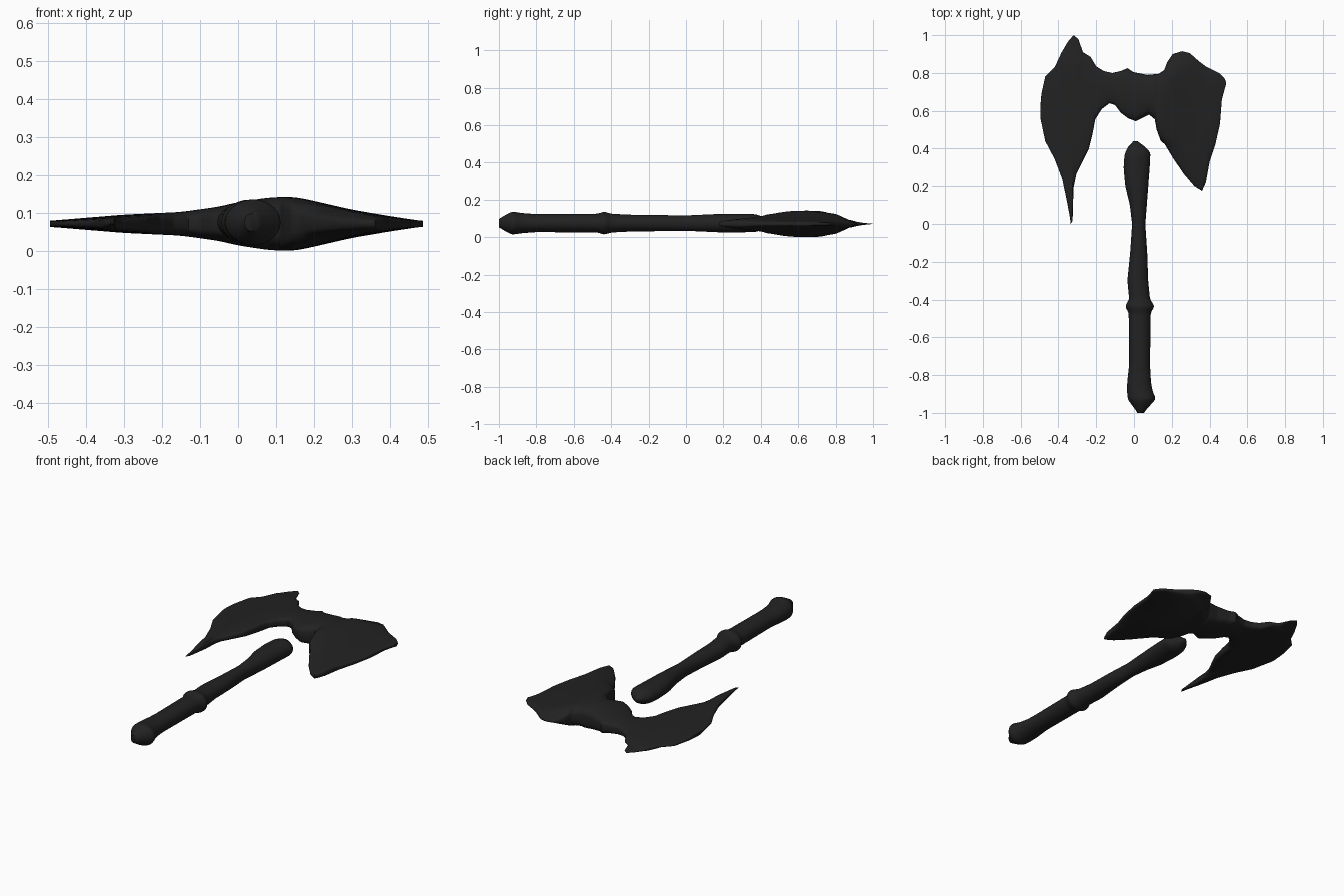
import bpy, bmesh, math

cube = bpy.data.objects.get("Cube")
if cube:
    bpy.data.objects.remove(cube)

iron = bpy.data.materials.new("dark iron")
iron.use_nodes = True
colour = (0.016, 0.016, 0.016, 1)
iron.diffuse_color = colour
iron.node_tree.nodes["Principled BSDF"].inputs["Base Color"].default_value = colour


def at(profile, x):
    """Linear reading of a profile of (position, value) pairs."""
    if x <= profile[0][0]:
        return profile[0][1]
    for (a, u), (b, v) in zip(profile, profile[1:]):
        if x <= b:
            return u + (v - u) * (x - a) / (b - a)
    return profile[-1][1]


def soft(profile, x, reach):
    """Profile reading averaged over a short reach, to round its corners."""
    return sum(at(profile, x + k * reach) for k in (-1, -.5, 0, .5, 1)) / 5


def stations(profiles, step):
    """Profile knots plus evenly spaced positions between them."""
    knots = {p[0] for profile in profiles for p in profile}
    low, high = min(knots), max(knots)
    count = int((high - low) / step)
    knots |= {round(low + (high - low) * i / count, 4) for i in range(count + 1)}
    return sorted(knots)


def loft(name, rings, angle):
    """Skin a row of rings and close both ends."""
    bm = bmesh.new()
    rows = [[bm.verts.new(p) for p in ring] for ring in rings]
    n = len(rows[0])
    for a, b in zip(rows, rows[1:]):
        for i in range(n):
            j = (i + 1) % n
            bm.faces.new((a[i], a[j], b[j], b[i]))
    bm.faces.new(rows[0])
    bm.faces.new(rows[-1])
    bmesh.ops.recalc_face_normals(bm, faces=bm.faces)
    mesh = bpy.data.meshes.new(name)
    bm.to_mesh(mesh)
    bm.free()
    mesh.materials.append(iron)
    obj = bpy.data.objects.new(name, mesh)
    bpy.context.collection.objects.link(obj)
    bpy.ops.object.select_all(action='DESELECT')
    obj.select_set(True)
    bpy.context.view_layer.objects.active = obj
    bpy.ops.object.shade_smooth_by_angle(angle=math.radians(angle))
    return obj


# Axe head: upper and lower outlines, with thickness across and along
upper_edge = [
    (-.495, .63), (-.49, .69), (-.47, .78), (-.42, .83), (-.385, .905),
    (-.35, .965), (-.32, 1), (-.295, .98), (-.27, .91), (-.23, .885),
    (-.2, .835), (-.16, .81), (-.115, .8), (-.07, .81), (-.035, .825),
    (-.005, .805), (.07, .79), (.13, .795), (.16, .815), (.175, .855),
    (.205, .9), (.255, .915), (.295, .905), (.34, .865), (.38, .835),
    (.45, .8), (.48, .77), (.487, .75)]
lower_edge = [
    (-.495, .56), (-.47, .44), (-.42, .345), (-.38, .24), (-.355, .12),
    (-.34, .04), (-.335, 0), (-.325, .015), (-.32, .19), (-.305, .265),
    (-.24, .395), (-.22, .475), (-.205, .555), (-.17, .61), (-.13, .64),
    (-.1, .63), (-.07, .59), (-.03, .56), (.01, .545), (.05, .565),
    (.08, .58), (.11, .555), (.12, .5), (.14, .445), (.165, .42),
    (.21, .345), (.265, .265), (.32, .2), (.36, .175), (.38, .22),
    (.4, .33), (.43, .42), (.455, .53), (.465, .66), (.487, .74)]
thickness = [
    (-.495, .008), (-.3, .024), (-.15, .031), (-.05, .045), (0, .057),
    (.08, .069), (.13, .071), (.16, .069), (.2, .06), (.3, .037),
    (.4, .02), (.487, .007)]
thinning = [
    (0, .006), (.2, .025), (.4, .045), (.46, .071), (.78, .071),
    (.85, .04), (.89, .02), (.93, .01), (1, .002)]

head_rings = []
for x in stations([upper_edge, lower_edge], .01):
    top, bottom = at(upper_edge, x), at(lower_edge, x)
    ring = []
    for i in range(48):
        t = math.tau * i / 48
        y = (top + bottom) / 2 + (top - bottom) / 2 * math.cos(t)
        half = min(soft(thickness, x, .02), at(thinning, y))
        s = math.sin(t)
        ring.append((x, y, .071 + half * math.copysign(abs(s) ** .5, s)))
    head_rings.append(ring)
loft("axe_head", head_rings, 50)

# Handle: left side, right side and height radius along its length
handle_left = [
    (-1, .02), (-.98, .005), (-.93, -.032), (-.9, -.036), (-.84, -.036),
    (-.75, -.026), (-.47, -.028), (-.435, -.048), (-.4, -.025), (-.3, -.035),
    (-.15, -.02), (0, -.01), (.1, -.022), (.2, -.046), (.3, -.055),
    (.37, -.05), (.41, -.032), (.43, -.012), (.44, .002)]
handle_right = [
    (-1, .05), (-.98, .068), (-.925, .117), (-.89, .1), (-.84, .09),
    (-.75, .085), (-.47, .088), (-.435, .11), (-.4, .085), (-.3, .075),
    (-.15, .07), (0, .06), (.1, .068), (.3, .083), (.38, .087),
    (.41, .06), (.44, .015)]
handle_height = [
    (-1, .02), (-.98, .035), (-.93, .062), (-.88, .054), (-.8, .048),
    (-.47, .05), (-.44, .062), (-.4, .05), (-.3, .045), (0, .041),
    (.2, .05), (.37, .048), (.41, .035), (.44, .006)]

handle_rings = []
for y in stations([handle_left, handle_right, handle_height], .015):
    left, right, height = (soft(p, y, .012)
                           for p in (handle_left, handle_right, handle_height))
    ring = []
    for i in range(28):
        t = math.tau * i / 28
        x = (left + right) / 2 + (right - left) / 2 * math.cos(t)
        ring.append((x, y, .075 + height * math.sin(t)))
    handle_rings.append(ring)
loft("handle", handle_rings, 60)
